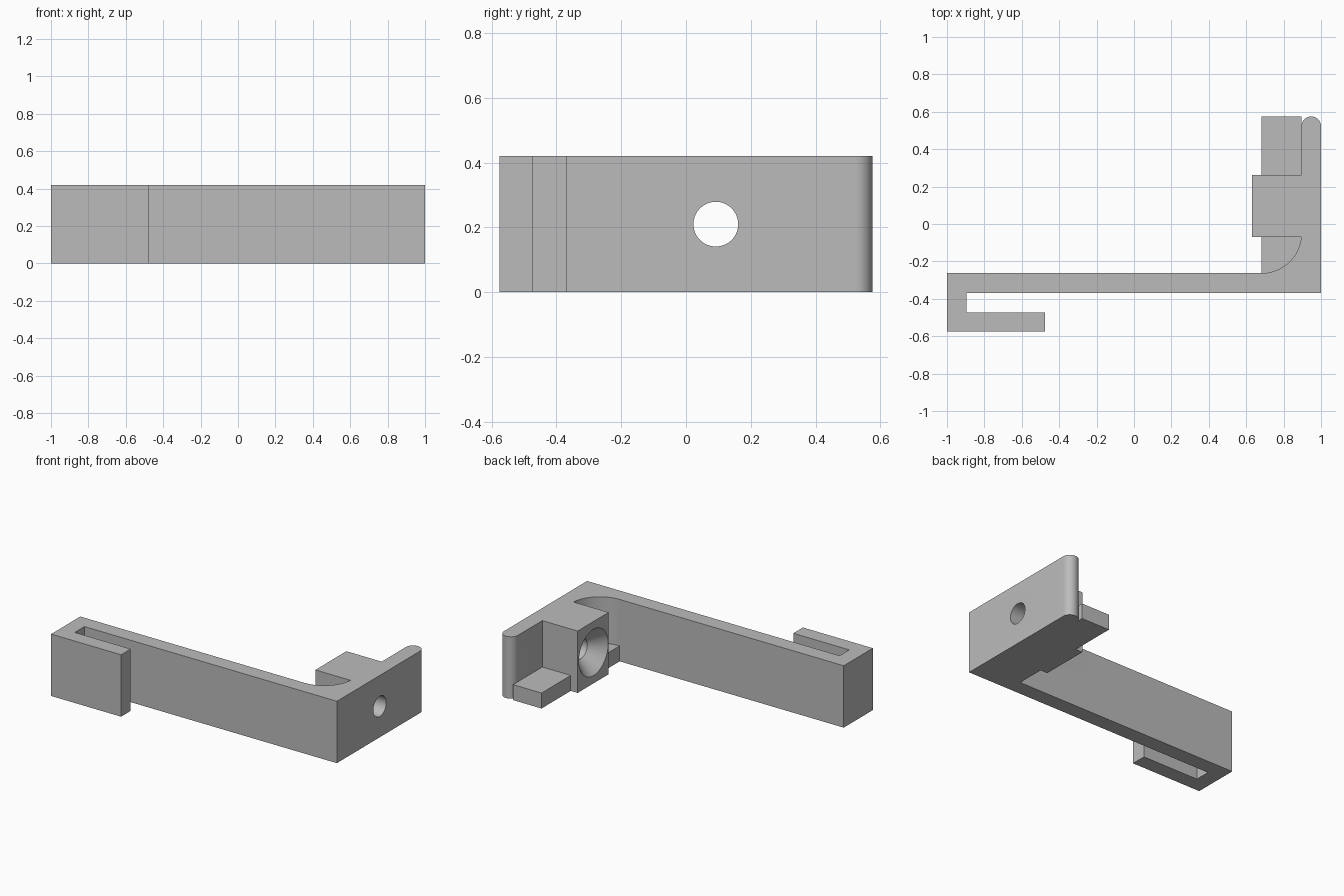
import bpy, bmesh, math
from mathutils import Matrix

if "Cube" in bpy.data.objects:
    bpy.data.objects.remove(bpy.data.objects["Cube"], do_unlink=True)

HEIGHT = 0.42
LEDGE = 0.105
HOLE_Y, HOLE_Z, HOLE_R = 0.092, 0.21, 0.069

grey = bpy.data.materials.new("plain grey")
grey.use_nodes = True
colour = (0.5, 0.5, 0.5, 1)
grey.diffuse_color = colour
grey.node_tree.nodes["Principled BSDF"].inputs["Base Color"].default_value = colour


def finish(name, bm):
    bmesh.ops.recalc_face_normals(bm, faces=bm.faces)
    mesh = bpy.data.meshes.new(name)
    bm.to_mesh(mesh)
    bm.free()
    mesh.materials.append(grey)
    obj = bpy.data.objects.new(name, mesh)
    bpy.context.collection.objects.link(obj)
    return obj


def extrude(name, outline, height):
    bm = bmesh.new()
    face = bm.faces.new([bm.verts.new((x, y, 0)) for x, y in outline])
    ext = bmesh.ops.extrude_face_region(bm, geom=[face])
    tops = [v for v in ext["geom"] if isinstance(v, bmesh.types.BMVert)]
    bmesh.ops.translate(bm, verts=tops, vec=(0, 0, height))
    return finish(name, bm)


def rect(x0, x1, y0, y1):
    return [(x0, y0), (x1, y0), (x1, y1), (x0, y1)]


def arc(cx, cy, r, start, end, steps):
    angles = [math.radians(start + (end - start) * i / steps) for i in range(steps + 1)]
    return [(cx + r * math.cos(a), cy + r * math.sin(a)) for a in angles]


def cone_x(name, x0, r0, x1, r1):
    # Truncated cone along x, centred on the screw hole
    bm = bmesh.new()
    place = Matrix.Translation(((x0 + x1) / 2, HOLE_Y, HOLE_Z)) @ Matrix.Rotation(math.pi / 2, 4, "Y")
    bmesh.ops.create_cone(bm, cap_ends=True, segments=64, radius1=r0, radius2=r1,
                          depth=x1 - x0, matrix=place)
    return finish(name, bm)


def combine(target, tool, operation):
    mod = target.modifiers.new(operation, "BOOLEAN")
    mod.operation = operation
    mod.solver = "EXACT"
    mod.object = tool
    bpy.context.view_layer.objects.active = target
    bpy.ops.object.modifier_apply(modifier=mod.name)
    bpy.data.objects.remove(tool, do_unlink=True)


# Hook, long arm, mounting plate with rounded end, screw block and inner fillet
outline = [(-1, -0.575), (-0.475, -0.575), (-0.475, -0.472), (-0.895, -0.472),
           (-0.895, -0.368), (1, -0.368)]
outline += arc(0.9475, 0.5225, 0.0525, 0, 180, 24)
outline += [(0.895, 0.262), (0.63, 0.262), (0.63, -0.07)]
outline += arc(0.682, -0.05, 0.213, -5.4, -90, 24)
outline += [(-1, -0.263)]
bracket = extrude("bracket", outline, HEIGHT)

# Low ledges on both sides of the screw block
combine(bracket, extrude("back_ledge", rect(0.682, 0.895, 0.2, 0.575), LEDGE), "UNION")
combine(bracket, extrude("front_ledge", rect(0.682, 0.95, -0.3, 0), LEDGE), "UNION")

# Screw hole with a countersink
combine(bracket, cone_x("screw_hole", 0.5, HOLE_R, 1.2, HOLE_R), "DIFFERENCE")
slope = (0.157 - HOLE_R) / 0.095
combine(bracket, cone_x("countersink", 0.6, 0.157 + 0.03 * slope, 0.73, HOLE_R - 0.005 * slope),
        "DIFFERENCE")

bpy.ops.object.select_all(action="DESELECT")
bracket.select_set(True)
bpy.context.view_layer.objects.active = bracket
bpy.ops.object.shade_smooth_by_angle(angle=math.radians(30))
